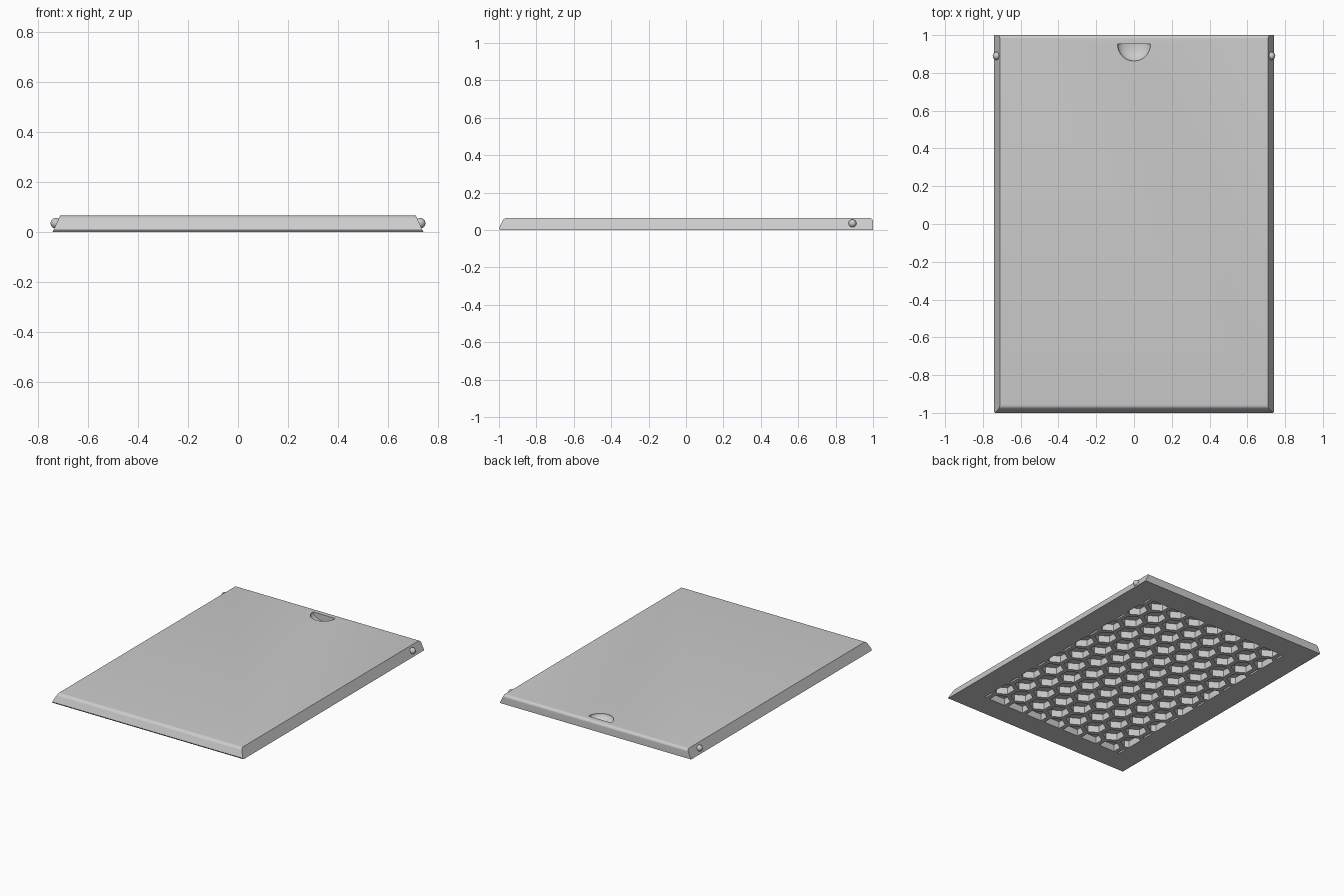
import bpy, bmesh
from math import cos, sin, pi, radians, sqrt
from mathutils import Vector, Matrix

cube = bpy.data.objects.get("Cube")
if cube:
    bpy.data.objects.remove(cube, do_unlink=True)

HEIGHT = 0.065
HALF_BOTTOM, HALF_TOP = 0.74, 0.71

grey = bpy.data.materials.new("light_grey")
grey.use_nodes = True
colour = (0.6, 0.6, 0.6, 1)
grey.diffuse_color = colour
grey.node_tree.nodes["Principled BSDF"].inputs["Base Color"].default_value = colour


def make_object(name, bm):
    bmesh.ops.recalc_face_normals(bm, faces=bm.faces[:])
    mesh = bpy.data.meshes.new(name)
    bm.to_mesh(mesh)
    bm.free()
    mesh.materials.append(grey)
    obj = bpy.data.objects.new(name, mesh)
    bpy.context.collection.objects.link(obj)
    return obj


def bridge_loops(bm, first, second):
    """Closed solid between two matching point loops."""
    a = [bm.verts.new(p) for p in first]
    b = [bm.verts.new(p) for p in second]
    bm.faces.new(a)
    bm.faces.new(b[::-1])
    for i in range(len(a)):
        j = (i + 1) % len(a)
        bm.faces.new((a[i], b[i], b[j], a[j]))


def arc(cy, cz, r, start, end, steps=6):
    angles = [radians(start + (end - start) * i / steps) for i in range(steps + 1)]
    return [(cy + r * cos(t), cz + r * sin(t)) for t in angles]


def cut(target, cutter):
    cutter.hide_render = True
    mod = target.modifiers.new("cut", 'BOOLEAN')
    mod.operation = 'DIFFERENCE'
    mod.solver = 'EXACT'
    mod.object = cutter
    bpy.context.view_layer.objects.active = target
    bpy.ops.object.modifier_apply(modifier=mod.name)
    bpy.data.objects.remove(cutter, do_unlink=True)


# Lid panel: side profile with rounded front and back, between sloping sides
profile = [(1, 0), (-0.995, 0), (-1, 0.008)]
profile += arc(-0.955, HEIGHT - 0.03, 0.03, 150, 90)
profile += arc(0.98, HEIGHT - 0.02, 0.02, 90, 0)


def side_loop(side):
    slope = (HALF_BOTTOM - HALF_TOP) / HEIGHT
    return [(side * (HALF_BOTTOM - slope * z), y, z) for y, z in profile]


bm = bmesh.new()
bridge_loops(bm, side_loop(-1), side_loop(1))
panel = make_object("lid_panel", bm)

# Honeycomb pockets under the panel, trimmed to a rectangle
PITCH, FLAT, DEPTH = 0.155, 0.125, 0.048
radius = FLAT / sqrt(3)
bm = bmesh.new()
for row in range(-7, 8):
    for col in range(-5, 6):
        cx = (col + 0.5 * (row % 2)) * PITCH
        cy = row * PITCH * sqrt(3) / 2
        ring = [(cx + radius * sin(k * pi / 3), cy + radius * cos(k * pi / 3))
                for k in range(6)]
        bridge_loops(bm, [(x, y, -0.02) for x, y in ring],
                     [(x, y, DEPTH) for x, y in ring])
for normal, limit in (((1, 0, 0), 0.57), ((0, 1, 0), 0.83)):
    for sign in (-1, 1):
        n = Vector(normal) * sign
        bmesh.ops.bisect_plane(bm, geom=bm.verts[:] + bm.edges[:] + bm.faces[:],
                               plane_co=n * limit, plane_no=n, clear_outer=True)
        bmesh.ops.holes_fill(bm, edges=[e for e in bm.edges if e.is_boundary])
cut(panel, make_object("pocket_cutter", bm))

# Thumb notch: half bowl with a straight back wall
bm = bmesh.new()
bmesh.ops.create_uvsphere(bm, u_segments=48, v_segments=32, radius=1,
                          matrix=Matrix.Translation((0, 0.95, HEIGHT)) @
                          Matrix.Diagonal((0.087, 0.087, 0.045, 1)))
bmesh.ops.bisect_plane(bm, geom=bm.verts[:] + bm.edges[:] + bm.faces[:],
                       plane_co=(0, 0.953, 0), plane_no=(0, 1, 0), clear_outer=True)
bmesh.ops.holes_fill(bm, edges=[e for e in bm.edges if e.is_boundary])
cut(panel, make_object("notch_cutter", bm))

# Snap bumps near the back of each side
bumps = []
for name, side in (("left_snap_bump", 1), ("right_snap_bump", -1)):
    bm = bmesh.new()
    bmesh.ops.create_uvsphere(bm, u_segments=24, v_segments=16, radius=0.021,
                              matrix=Matrix.Translation((side * 0.727, 0.89, 0.035)))
    bumps.append(make_object(name, bm))

# Smooth the curved surfaces, keep the edges sharp
for objects, angle in (([panel], 9), (bumps, 40)):
    bpy.ops.object.select_all(action='DESELECT')
    for obj in objects:
        obj.select_set(True)
    bpy.context.view_layer.objects.active = objects[0]
    bpy.ops.object.shade_smooth_by_angle(angle=radians(angle))
